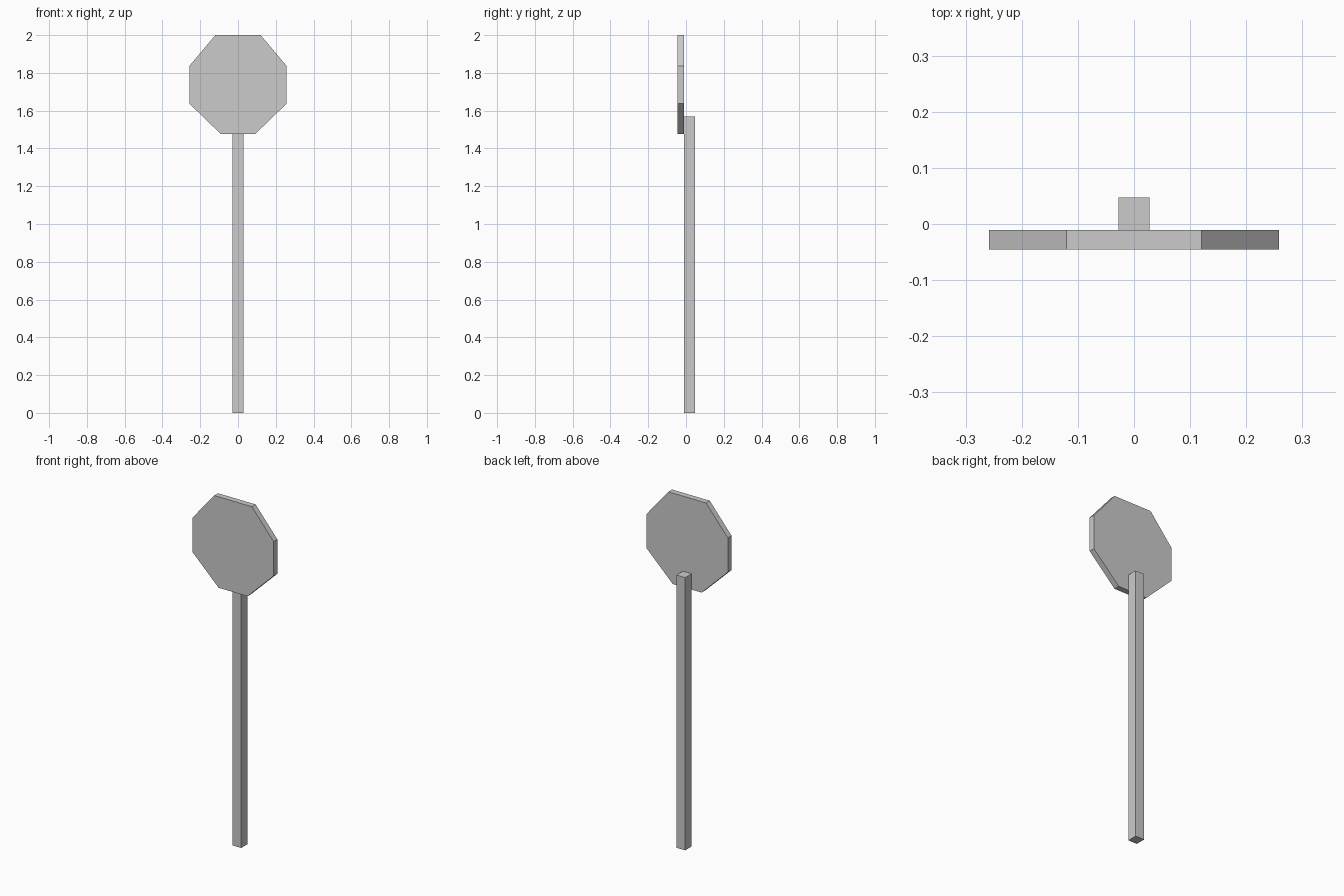
import bpy
import bmesh

if "Cube" in bpy.data.objects:
    bpy.data.objects.remove(bpy.data.objects["Cube"])


def extruded(name, outline, offset):
    """Make a closed solid by sweeping a flat outline along an offset."""
    bm = bmesh.new()
    face = bm.faces.new([bm.verts.new(p) for p in outline])
    swept = bmesh.ops.extrude_face_region(bm, geom=[face])["geom"]
    verts = [g for g in swept if isinstance(g, bmesh.types.BMVert)]
    bmesh.ops.translate(bm, verts=verts, vec=offset)
    bmesh.ops.recalc_face_normals(bm, faces=bm.faces)
    mesh = bpy.data.meshes.new(name)
    bm.to_mesh(mesh)
    bm.free()
    obj = bpy.data.objects.new(name, mesh)
    bpy.context.collection.objects.link(obj)
    return obj


# Octagonal sign plate: right half profile (x, z), mirrored to the left
half = [(0.092, 1.477), (0.258, 1.638), (0.258, 1.836), (0.12, 2.0)]
profile = half + [(-x, z) for x, z in reversed(half)]
extruded("sign_plate", [(x, -0.045, z) for x, z in profile], (0, 0.034, 0))

# Square post standing behind the plate
w, front, back = 0.028, -0.011, 0.047
extruded("post", [(-w, front, 0), (w, front, 0), (w, back, 0), (-w, back, 0)],
         (0, 0, 1.568))
